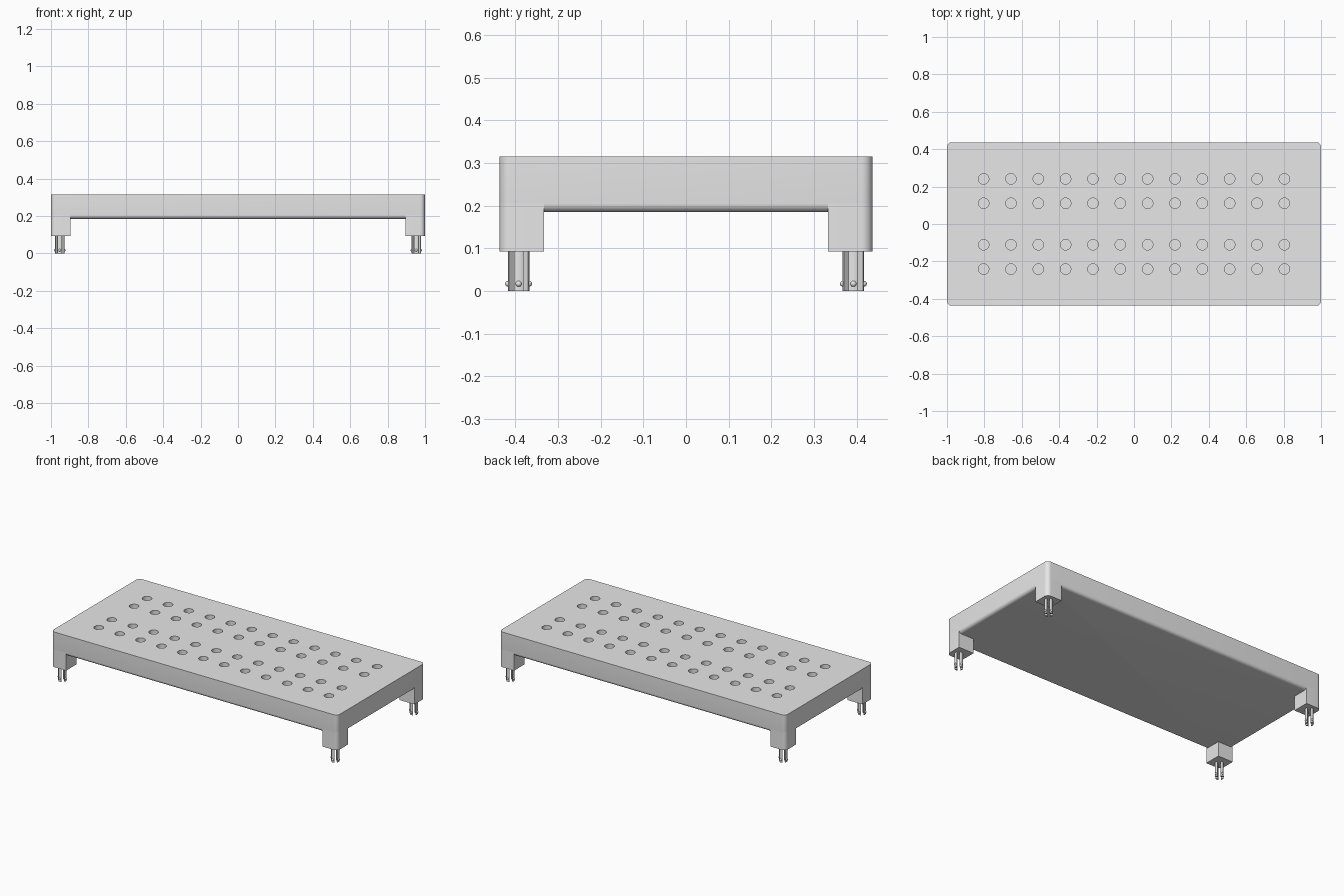
import bpy, bmesh, math
from mathutils import Matrix, Vector

if "Cube" in bpy.data.objects:
    bpy.data.objects.remove(bpy.data.objects["Cube"])

HX, HY = 1.0, 0.437          # half size of the slab
TOP, UNDER, LEG_Z = 0.315, 0.185, 0.093
CORNER, FILLET = 0.026, 0.02
LEG = 0.105

grey = bpy.data.materials.new("light grey")
grey.diffuse_color = (0.8, 0.8, 0.8, 1)
grey.use_nodes = True
grey.node_tree.nodes["Principled BSDF"].inputs["Base Color"].default_value = grey.diffuse_color


def finish(name, bm):
    bmesh.ops.recalc_face_normals(bm, faces=bm.faces)
    mesh = bpy.data.meshes.new(name)
    bm.to_mesh(mesh)
    bm.free()
    ob = bpy.data.objects.new(name, mesh)
    bpy.context.collection.objects.link(ob)
    mesh.materials.append(grey)
    return ob


def cut(ob, cutter):
    cutter.hide_render = True
    cutter.hide_set(True)
    mod = ob.modifiers.new("cut", 'BOOLEAN')
    mod.operation, mod.solver, mod.object = 'DIFFERENCE', 'EXACT', cutter


def smooth(ob):
    bpy.ops.object.select_all(action='DESELECT')
    ob.select_set(True)
    bpy.context.view_layer.objects.active = ob
    bpy.ops.object.shade_smooth_by_angle(angle=math.radians(30))


def corner_arc(sx, sy, inset, steps=8):
    """Rounded corner of the slab outline, walked counter-clockwise."""
    r = CORNER - inset
    start = math.atan2(sy, sx) - math.pi / 4
    return [(sx * (HX - CORNER) + r * math.cos(start + math.pi / 2 * i / steps),
             sy * (HY - CORNER) + r * math.sin(start + math.pi / 2 * i / steps))
            for i in range(steps + 1)]


def loft(bm, rings):
    """Skin closed rings of (x, y, z) points and cap both ends."""
    loops = [[bm.verts.new(p) for p in ring] for ring in rings]
    for a, b in zip(loops, loops[1:]):
        for i in range(len(a)):
            j = (i + 1) % len(a)
            bm.faces.new((a[i], a[j], b[j], b[i]))
    bm.faces.new(loops[0])
    bm.faces.new(loops[-1])


CORNERS = [(1, 1), (-1, 1), (-1, -1), (1, -1)]

# Slab with rounded vertical corners and a rounded lower edge
levels = [(TOP, 0)]
for i in range(9):
    a = math.pi / 2 * i / 8
    levels.append((UNDER + FILLET * (1 - math.sin(a)), FILLET * (1 - math.cos(a))))
bm = bmesh.new()
loft(bm, [[(x, y, z) for sx, sy in CORNERS for x, y in corner_arc(sx, sy, inset)]
          for z, inset in levels])
slab = finish("slab", bm)

# Four rows of blind round sockets in the top
bm = bmesh.new()
for col in range(12):
    for y in (-0.241, -0.111, 0.111, 0.241):
        x = -0.804 + col * 1.608 / 11
        bmesh.ops.create_cone(bm, cap_ends=True, segments=32, radius1=0.028, radius2=0.028,
                              depth=0.2, matrix=Matrix.Translation((x, y, TOP + 0.005)))
cut(slab, finish("socket_cutter", bm))
smooth(slab)

for n, (sx, sy) in enumerate(CORNERS, 1):
    # Square leg flush with the slab corner
    outline = corner_arc(sx, sy, 0)
    ix, iy = sx * (HX - LEG), sy * (HY - LEG)
    last, first = outline[-1], outline[0]
    if sx * sy > 0:
        outline += [(ix, last[1]), (ix, iy), (first[0], iy)]
    else:
        outline += [(last[0], iy), (ix, iy), (ix, first[1])]
    bm = bmesh.new()
    loft(bm, [[(x, y, z) for x, y in outline] for z in (LEG_Z, UNDER + FILLET)])
    smooth(finish(f"leg_{n}", bm))

    # Split peg: four prongs separated by diagonal slots
    px, py = sx * 0.953, sy * 0.392
    half_slot, r = 0.008, 0.025
    spread = math.pi / 4 - math.asin(half_slot / r)
    bm = bmesh.new()
    for k in range(4):
        turn = k * math.pi / 2
        sector = [(half_slot * math.sqrt(2), 0)]
        for i in range(9):
            a = spread * (i / 4 - 1)
            sector.append((r * math.cos(a), r * math.sin(a)))
        rot = Matrix.Rotation(turn, 3, 'Z')
        loft(bm, [[rot @ Vector((x, y, 0)) + Vector((px, py, z)) for x, y in sector]
                  for z in (0, LEG_Z + 0.003)])
        # Snap bump near the tip of the prong
        bump = rot @ Vector((0.0245, 0, 0)) + Vector((px, py, 0.017))
        bmesh.ops.create_uvsphere(bm, u_segments=16, v_segments=10, radius=0.007,
                                  matrix=Matrix.Translation(bump))
    smooth(finish(f"split_peg_{n}", bm))
